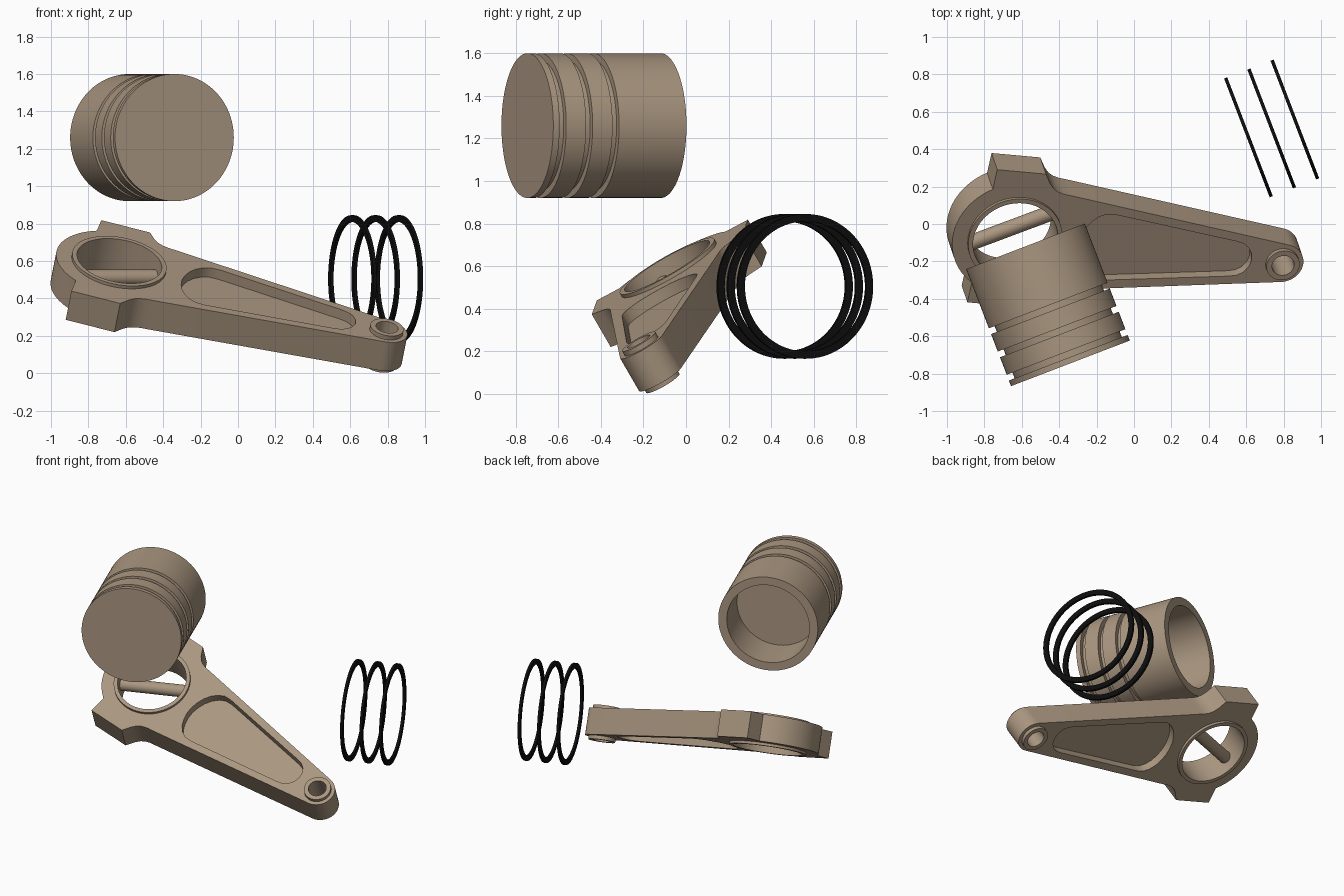
import bpy, bmesh, math
from mathutils import Matrix, Vector

cube = bpy.data.objects.get("Cube")
if cube:
    bpy.data.objects.remove(cube, do_unlink=True)


def material(name, rgb):
    m = bpy.data.materials.new(name)
    m.use_nodes = True
    m.diffuse_color = (*rgb, 1)
    m.node_tree.nodes["Principled BSDF"].inputs["Base Color"].default_value = (*rgb, 1)
    return m


METAL = material("warm tan metal", (0.40, 0.305, 0.215))
BLACK = material("black ring steel", (0.004, 0.004, 0.004))


def finish(name, bm, mat, matrix):
    bmesh.ops.remove_doubles(bm, verts=bm.verts, dist=1e-5)
    bmesh.ops.recalc_face_normals(bm, faces=bm.faces)
    me = bpy.data.meshes.new(name)
    bm.to_mesh(me)
    bm.free()
    me.materials.append(mat)
    ob = bpy.data.objects.new(name, me)
    bpy.context.collection.objects.link(ob)
    ob.matrix_world = matrix
    return ob


def smooth(ob):
    bpy.ops.object.select_all(action='DESELECT')
    ob.select_set(True)
    bpy.context.view_layer.objects.active = ob
    bpy.ops.object.shade_smooth_by_angle(angle=math.radians(30))


def lathe(name, profile, mat, matrix, closed=True, seg=96):
    """Turn an (r, z) profile around the local z axis."""
    bm = bmesh.new()
    vs = [bm.verts.new((r, 0, z)) for r, z in profile]
    pairs = list(zip(vs, vs[1:] + vs[:1]))
    edges = [bm.edges.new(p) for p in (pairs if closed else pairs[:-1])]
    bmesh.ops.spin(bm, geom=vs + edges, cent=(0, 0, 0), axis=(0, 0, 1),
                   angle=math.tau, steps=seg, use_merge=False)
    ob = finish(name, bm, mat, matrix)
    smooth(ob)
    return ob


def tube(name, r_in, r_out, half, mat, matrix):
    return lathe(name, [(r_in, -half), (r_out, -half), (r_out, half), (r_in, half)], mat, matrix)


def prism(name, outline, z0, z1, mat, matrix):
    """Extrude a flat (u, v) outline from z0 to z1."""
    bm = bmesh.new()
    face = bm.faces.new([bm.verts.new((x, y, z0)) for x, y in outline])
    ext = bmesh.ops.extrude_face_region(bm, geom=[face])["geom"]
    bmesh.ops.translate(bm, vec=(0, 0, z1 - z0),
                        verts=[v for v in ext if isinstance(v, bmesh.types.BMVert)])
    return finish(name, bm, mat, matrix)


def cut(target, cutter):
    cutter.hide_render = True
    mod = target.modifiers.new("cut", 'BOOLEAN')
    mod.operation, mod.solver, mod.object = 'DIFFERENCE', 'EXACT', cutter
    bpy.ops.object.select_all(action='DESELECT')
    target.select_set(True)
    bpy.context.view_layer.objects.active = target
    bpy.ops.object.modifier_apply(modifier=mod.name)
    bpy.data.objects.remove(cutter, do_unlink=True)


def arc(cx, r, a0, a1, n):
    return [(cx + r * math.cos(math.radians(a0 + (a1 - a0) * i / n)),
             r * math.sin(math.radians(a0 + (a1 - a0) * i / n))) for i in range(n + 1)]


def mirrored(half):
    """Close an upper half outline with its mirror image in v."""
    return half + [(x, -y) for x, y in reversed(half) if y > 1e-6]


def frame(z_axis, origin, x_axis=None):
    z = Vector(z_axis).normalized()
    if x_axis is None:
        x_axis = Vector((0, 0, 1))
    x = Vector(x_axis)
    x = (x - z * x.dot(z)).normalized()
    m = Matrix((x, z.cross(x), z)).transposed().to_4x4()
    m.translation = origin
    return m


# ---- Connecting rod: lies in a tilted plane, local x runs to the small end
T = 0.09                      # half thickness
SMALL = 1.48                  # distance between the bores
n = Vector((0.170, -0.494, 0.853)).normalized()
rod = frame(n, Vector((-0.637, -0.08, 0.585)) - n * T, (0.966, -0.088, -0.243))

half = arc(0, 0.34, 180, 122, 24)
half += [(-0.18, 0.41), (0.09, 0.41), (0.125, 0.353), (0.15, 0.325), (0.18, 0.307),
         (0.215, 0.297), (0.25, 0.293)]
half += arc(SMALL, 0.115, 81.7, 0, 16)
half[0] = (-0.34, 0.0)
half[-1] = (SMALL + 0.115, 0.0)
connecting_rod = prism("connecting_rod", mirrored(half), -T, T, METAL, rod)

# Lightening pockets on both faces of the rod
pocket = [(0.35, 0), (0.355, 0.05), (0.37, 0.10), (0.395, 0.145), (0.43, 0.18),
          (0.47, 0.20), (0.52, 0.202), (1.20, 0.108), (1.245, 0.098),
          (1.28, 0.075), (1.302, 0.04), (1.31, 0)]
for lo, hi in ((T - 0.058, T + 0.1), (-T - 0.1, -T + 0.058)):
    cut(connecting_rod, prism("pocket_cutter", mirrored(pocket), lo, hi, METAL, rod))

# Bores with raised bushings
for label, x, r_in, r_out, lip in (("big_end", 0, 0.23, 0.256, 0.018),
                                   ("small_end", SMALL, 0.06, 0.09, 0.025)):
    place = rod @ Matrix.Translation((x, 0, 0))
    r_mid = (r_in + r_out) / 2
    circle = [(r_mid * math.cos(math.tau * i / 96), r_mid * math.sin(math.tau * i / 96))
              for i in range(96)]
    cut(connecting_rod, prism("bore_cutter", circle, -0.3, 0.3, METAL, place))
    tube(label + "_bushing", r_in, r_out, T + lip, METAL, place)
smooth(connecting_rod)

# ---- Wrist pin lying across the big bore
lathe("wrist_pin", [(0, -0.28), (0.042, -0.28), (0.042, 0.28), (0, 0.28)], METAL,
      frame((0.937, 0.35, 0), (-0.63, -0.01, 0.513)), closed=False, seg=48)

# ---- Piston: crown at local z = 0, open skirt behind it
R, L = 0.34, 0.67
profile = [(0, 0), (R, 0)]
for g in (0.032, 0.165, 0.298):          # ring grooves
    profile += [(R, -g), (R - 0.033, -g), (R - 0.033, -g - 0.033), (R, -g - 0.033)]
profile += [(R, -L), (0.282, -L), (0.282, -L + 0.28), (0, -L + 0.28)]
lathe("piston", profile, METAL, frame((0.358, -0.933, 0), (-0.34, -0.745, 1.26)), closed=False)

# ---- Three piston rings set out in a row
for i in range(3):
    centre = Vector((0.736, 0.511, 0.505)) + Vector((0.933, 0.358, 0)) * 0.133 * (i - 1)
    tube(f"piston_ring_{i + 1}", 0.305, 0.34, 0.009, BLACK, frame((0.933, 0.358, 0), centre))
